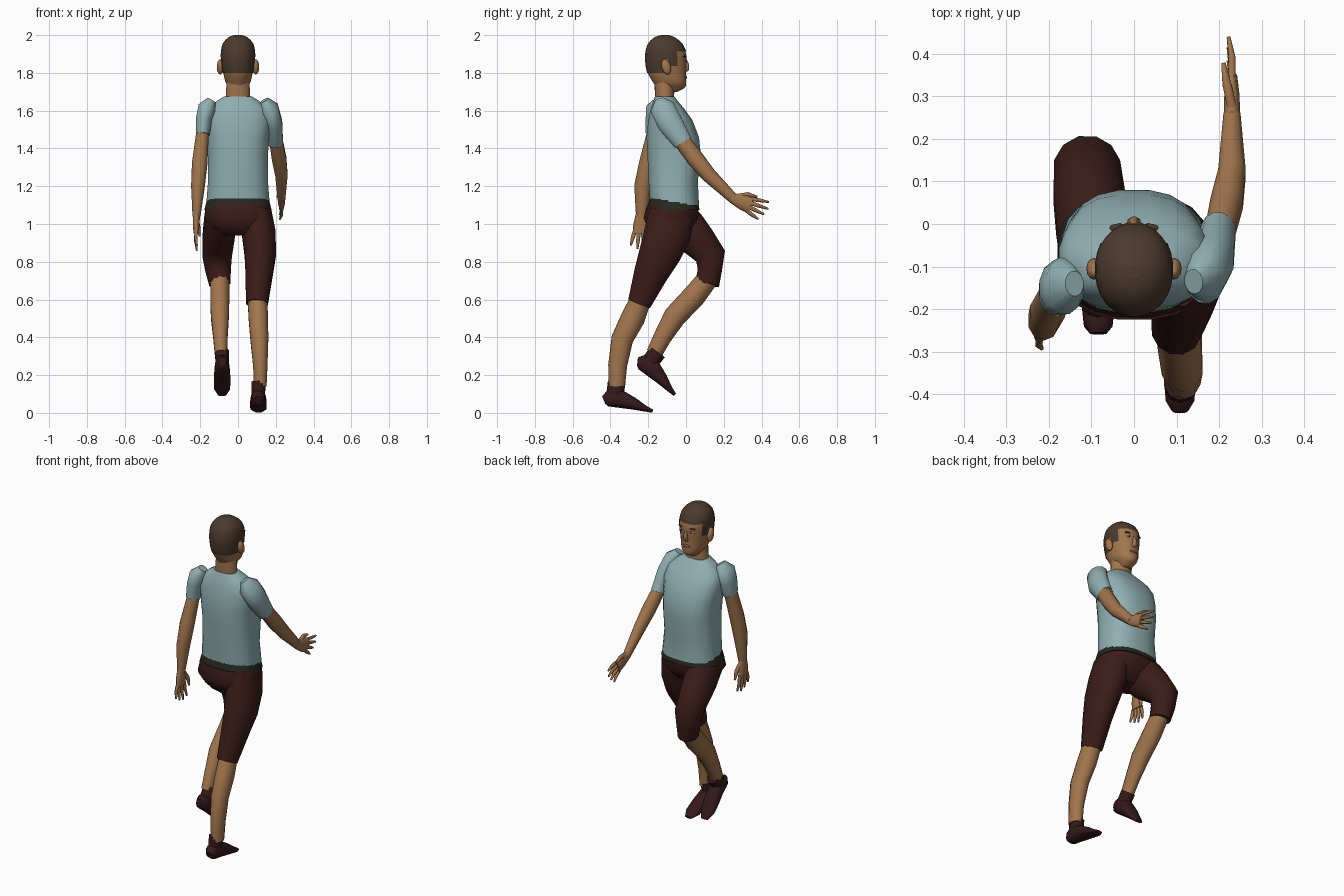
import bpy, bmesh
from math import cos, sin, pi, radians
from mathutils import Vector


def material(name, rgb):
    m = bpy.data.materials.new(name)
    m.diffuse_color = (*rgb, 1)
    return m


SKIN = material("skin", (0.36, 0.18, 0.075))
SHIRT = material("shirt", (0.28, 0.43, 0.44))
SHORTS = material("shorts", (0.045, 0.012, 0.010))
BELT = material("belt", (0.02, 0.022, 0.014))
SHOE = material("shoe", (0.035, 0.010, 0.011))
HAIR = material("hair", (0.07, 0.043, 0.027))
DARK = material("dark", (0.02, 0.012, 0.01))
WHITE = material("eye_white", (0.55, 0.5, 0.45))
LIP = material("lip", (0.22, 0.08, 0.05))


def power(v, n):
    return (1 if v >= 0 else -1) * abs(v) ** (2 / n)


def loft(name, rings, mat, sides=10, n=2.0, level=False, keep=None):
    """Skin through rings (x, y, z, half width, half depth) square to the path."""
    pts = [Vector(r[:3]) for r in rings]
    bm = bmesh.new()
    loops = []
    for i, r in enumerate(rings):
        t = (pts[min(i + 1, len(pts) - 1)] - pts[max(i - 1, 0)]).normalized()
        if level:
            t = Vector((0, 0, 1))
        u = Vector((1, 0, 0))
        u = (u - t * u.dot(t)).normalized()
        v = t.cross(u)
        loops.append([bm.verts.new(pts[i] + u * r[3] * power(cos(a), n) + v * r[4] * power(sin(a), n))
                      for a in (2 * pi * (k + 0.5) / sides for k in range(sides))])
    for a, b in zip(loops, loops[1:]):
        for k in range(sides):
            j = (k + 1) % sides
            bm.faces.new((a[k], a[j], b[j], b[k])).smooth = True
    bm.faces.new(loops[0])
    bm.faces.new(loops[-1])
    bmesh.ops.recalc_face_normals(bm, faces=bm.faces)
    if keep:
        drop = [f for f in bm.faces if not keep(f.calc_center_median())]
        bmesh.ops.delete(bm, geom=drop, context='FACES')
    me = bpy.data.meshes.new(name)
    bm.to_mesh(me)
    bm.free()
    me.materials.append(mat)
    ob = bpy.data.objects.new(name, me)
    bpy.context.collection.objects.link(ob)
    return ob


def blob(name, loc, size, mat, tilt=0):
    bpy.ops.mesh.primitive_uv_sphere_add(segments=12, ring_count=8, location=loc, rotation=(tilt, 0, 0))
    ob = bpy.context.object
    ob.name = name
    ob.scale = size
    ob.data.materials.append(mat)
    bpy.ops.object.shade_smooth()


def smooth_rings(rings, steps=4):
    out = []
    for i in range(len(rings) - 1):
        p = [Vector(rings[min(max(i + k, 0), len(rings) - 1)]) for k in (-1, 0, 1, 2)]
        for s in range(steps):
            t = s / steps
            out.append(tuple(0.5 * (2 * p[1] + (p[2] - p[0]) * t + (2 * p[0] - 5 * p[1] + 4 * p[2] - p[3]) * t * t
                                    + (3 * p[1] - p[0] - 3 * p[2] + p[3]) * t ** 3)))
    return out + [rings[-1]]


# Torso, neck, belt and hips
loft("shirt_body", [(0, -.06, 1.10, .170, .130), (0, -.068, 1.23, .160, .132), (0, -.062, 1.36, .160, .143),
                    (0, -.070, 1.46, .166, .140), (0, -.083, 1.55, .178, .118), (0, -.098, 1.61, .165, .090),
                    (0, -.108, 1.65, .115, .066), (0, -.113, 1.675, .075, .052)], SHIRT, 20, 2.5, True)
loft("neck", [(0, -.105, 1.62, .078, .055), (0, -.114, 1.68, .066, .050), (0, -.110, 1.76, .062, .058)],
     SKIN, 14, 2, True)
loft("belt", [(0, -.066, 1.135, .164, .128), (0, -.068, 1.075, .180, .141)], BELT, 20, 2.5, True)
loft("shorts_hips", [(0, -.070, 1.10, .172, .138), (0.003, -.080, 1.03, .185, .146), (0.01, -.085, .97, .150, .11),
                     (0.01, -.085, .94, .08, .07)], SHORTS, 20, 2.4, True)

# Head: horizontal slices given as (z, front y, back y, half width)
slices = [(1.70, -.045, -.13, .030), (1.722, -.006, -.155, .046), (1.75, .001, -.175, .066), (1.80, .000, -.203, .078),
          (1.85, .002, -.213, .085), (1.90, .001, -.214, .089), (1.95, -.020, -.200, .079),
          (1.985, -.062, -.165, .048), (1.998, -.10, -.125, .015)]


def head_rings(grow):
    return smooth_rings([(0, (f + b) / 2, z + (grow if z > 1.9 else 0), w + grow, (f - b) / 2 + grow)
                         for z, f, b, w in slices])


def in_hair(c):
    if c.y > -.055:
        return c.z > 1.915
    if c.y > -.085:
        return c.z > 1.835
    return c.z > (1.87 if c.y > -.12 else 1.795)


loft("head", head_rings(0), SKIN, 28, 2.1, True)
loft("hair", head_rings(.003), HAIR, 28, 2.1, True, in_hair)
loft("nose", [(0, -.004, 1.875, .007, .006), (0, .006, 1.845, .011, .012), (0, .005, 1.815, .017, .012),
              (0, -.004, 1.805, .012, .006)], SKIN, 8, 2, True)
blob("lips", (0, -.004, 1.776), (.026, .010, .009), LIP)
for side, s in (("left", -1), ("right", 1)):
    blob("ear_" + side, (s * .094, -.105, 1.832), (.018, .024, .042), SKIN, radians(15))
    blob("eye_" + side, (s * .033, -.009, 1.866), (.015, .009, .007), WHITE)
    blob("pupil_" + side, (s * .033, -.003, 1.866), (.006, .005, .006), DARK)
    blob("eyebrow_" + side, (s * .036, -.009, 1.887), (.022, .010, .004), HAIR)

# Sleeves and arms: right swings forward, left swings back
loft("sleeve_right", [(.140, -.135, 1.655, .025, .03), (.163, -.125, 1.615, .052, .068),
                      (.188, -.085, 1.535, .048, .070), (.198, -.015, 1.43, .042, .052)], SHIRT, 12)
loft("sleeve_left", [(-.140, -.140, 1.655, .025, .03), (-.163, -.145, 1.615, .050, .068),
                     (-.180, -.150, 1.555, .044, .066), (-.187, -.165, 1.475, .038, .052)], SHIRT, 12)
loft("arm_right", [(.198, -.035, 1.46, .036, .044), (.218, .05, 1.345, .040, .046), (.230, .12, 1.26, .034, .040),
                   (.230, .255, 1.13, .021, .027)], SKIN)
loft("arm_left", [(-.186, -.160, 1.50, .034, .042), (-.203, -.205, 1.32, .043, .044),
                  (-.212, -.228, 1.20, .038, .046), (-.220, -.237, 1.04, .022, .028)], SKIN)


def hand(side, wrist, along, spread, inward):
    w, d, s = Vector(wrist), Vector(along).normalized(), Vector(spread).normalized()
    x = Vector((inward, 0, 0))
    loft("palm_" + side, [(*(w - d * .015), .020, .025), (*(w + d * .05), .019, .040), (*(w + d * .10), .013, .044)],
         SKIN)
    for i, length in enumerate((.065, .085, .095, .085)):
        k = i - 1.5
        a = w + d * .09 + s * k * .022
        b = a + d * length * .55 + s * k * .007
        c = a + d * (length + .008) + s * k * .013 + x * .4
        loft(f"finger_{side}_{i + 1}", [(*a, .010, .011), (*b, .009, .010), (*c, .005, .005)], SKIN, 6)
    a, b, c = w + d * .02 + s * .02, w + d * .065 + s * .048 + x * .6, w + d * .115 + s * .055 + x
    loft("thumb_" + side, [(*a, .013, .014), (*b, .012, .013), (*c, .006, .006)], SKIN, 6)


hand("right", (.230, .25, 1.135), (0, .93, -.37), (0, .37, .93), -.02)
hand("left", (-.220, -.238, 1.05), (-.03, -.01, -1), (0, 1, 0), .02)

# Legs: right leg planted behind, left leg lifted with a bent knee
loft("shorts_leg_right", [(.100, -.075, 1.06, .080, .125), (.110, -.098, .95, .092, .128), (.118, -.140, .84, .086, .114),
                          (.112, -.185, .74, .075, .094), (.100, -.248, .578, .060, .064)], SHORTS, 12)
loft("shorts_leg_left", [(-.090, -.075, 1.05, .085, .115), (-.098, .0, .975, .088, .115), (-.106, .070, .905, .086, .096),
                         (-.110, .130, .830, .080, .084), (-.105, .126, .755, .070, .066),
                         (-.096, .112, .68, .058, .066)], SHORTS, 12)
loft("lower_leg_right", [(.102, -.235, .61, .054, .055), (.108, -.282, .50, .054, .064), (.113, -.338, .39, .050, .058),
                         (.118, -.362, .25, .040, .050), (.118, -.367, .14, .035, .044)], SKIN)
loft("lower_leg_left", [(-.096, .115, .71, .052, .056), (-.096, .04, .615, .053, .062), (-.096, -.06, .510, .050, .060),
                        (-.093, -.125, .40, .040, .048), (-.090, -.168, .315, .035, .042)], SKIN)


def foot(side, x, heel_y, heel_z, pitch):
    """Ankle sock and slipper from side-profile points measured from the heel."""
    def at(u, v):
        return (x, heel_y + u * cos(pitch) + v * sin(pitch), heel_z - u * sin(pitch) + v * cos(pitch))
    loft("ankle_" + side, [(*at(.055, .135), .039, .047), (*at(.055, .08), .038, .046), (*at(.058, .02), .034, .044)],
         SHOE)
    loft("shoe_" + side, [(*at(.0, .03), .020, .022), (*at(.02, .042), .035, .042), (*at(.09, .048), .041, .047),
                          (*at(.16, .033), .046, .032), (*at(.22, .017), .044, .017),
                          (*at(.265, .008), .022, .008)], SHOE, 10, 2.5)


foot("right", .108, -.44, .038, radians(8))
foot("left", -.084, -.275, .248, radians(37))
